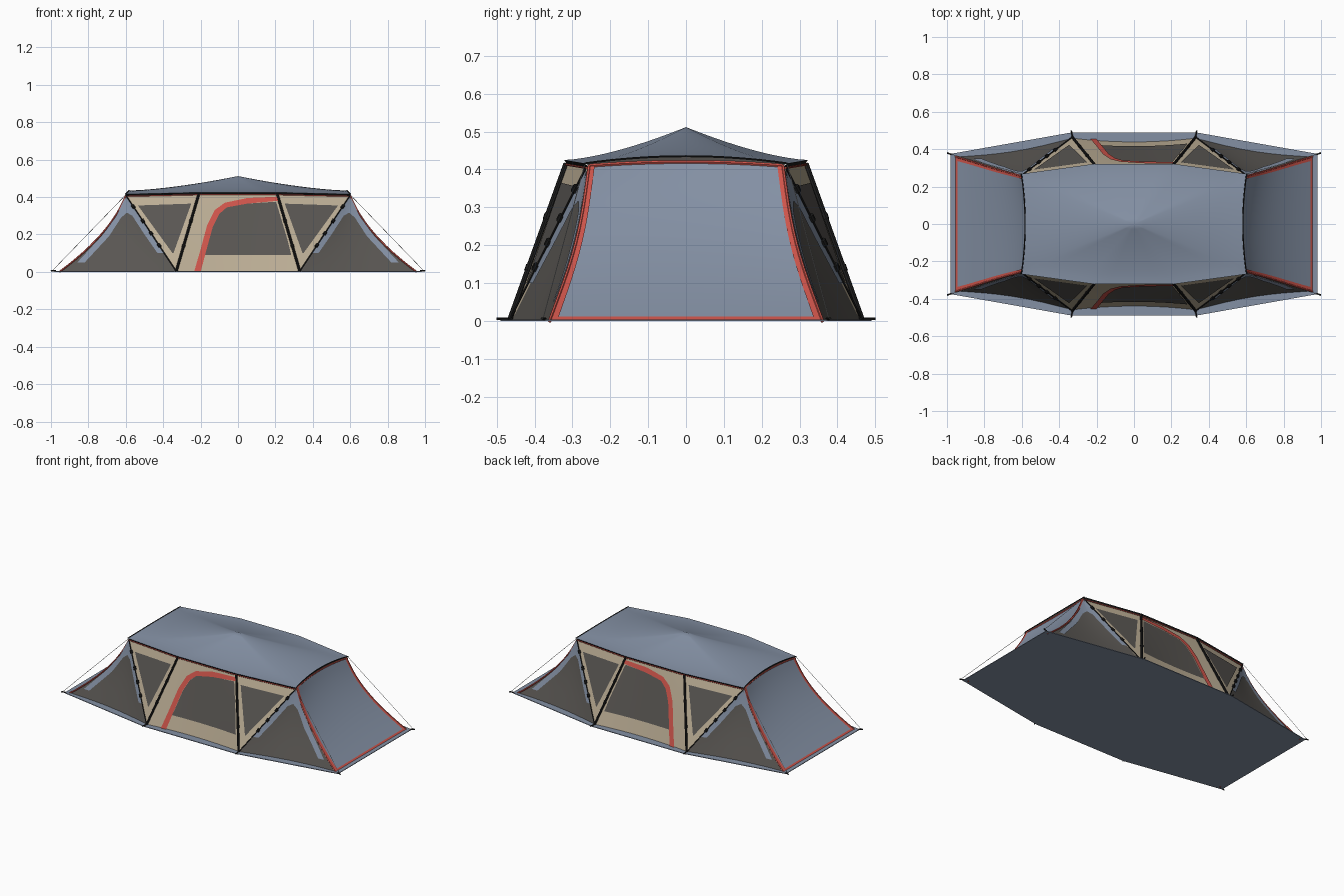
import bpy, bmesh, math
from mathutils import Vector

if "Cube" in bpy.data.objects:
    bpy.data.objects.remove(bpy.data.objects["Cube"])


def material(name, rgb):
    m = bpy.data.materials.new(name)
    m.diffuse_color = (*rgb, 1)
    m.use_nodes = True
    m.node_tree.nodes["Principled BSDF"].inputs["Base Color"].default_value = m.diffuse_color
    return m


BLUE = material("blue_grey_fabric", (0.23, 0.28, 0.37))
BEIGE = material("beige_fabric", (0.50, 0.42, 0.30))
MESH = material("dark_mesh", (0.10, 0.093, 0.085))
RED = material("red_trim", (0.62, 0.09, 0.07))
BLACK = material("black_poles", (0.012, 0.012, 0.012))
CORD = material("pale_cord", (0.45, 0.46, 0.47))

ONE = [(1, 1)]
ENDS = [(1, 1), (-1, 1)]
SIDES = [(1, 1), (1, -1)]
ALL = [(1, 1), (-1, 1), (1, -1), (-1, -1)]
H = 0.41          # height of the wall tops


def finish(name, bm, mat, smooth=True):
    bmesh.ops.remove_doubles(bm, verts=bm.verts, dist=1e-5)
    me = bpy.data.meshes.new(name)
    bm.to_mesh(me)
    bm.free()
    me.materials.append(mat)
    ob = bpy.data.objects.new(name, me)
    bpy.context.collection.objects.link(ob)
    if smooth:
        bpy.ops.object.select_all(action='DESELECT')
        ob.select_set(True)
        bpy.context.view_layer.objects.active = ob
        bpy.ops.object.shade_smooth_by_angle(angle=math.radians(35))
    return ob


def sheet(name, rows, mat, copies):
    """Grid of 3D points, mirrored, with the faces turned outwards."""
    bm = bmesh.new()
    for sx, sy in copies:
        g = [[bm.verts.new((p[0] * sx, p[1] * sy, p[2])) for p in r] for r in rows]
        for a, b in zip(g, g[1:]):
            for i in range(len(a) - 1):
                bm.faces.new((a[i], a[i + 1], b[i + 1], b[i]))
    bmesh.ops.dissolve_degenerate(bm, dist=1e-5, edges=bm.edges)
    bm.normal_update()
    for f in bm.faces:
        if f.normal.dot(f.calc_center_median() - Vector((0, 0, 0.1))) < 0:
            f.normal_flip()
    return finish(name, bm, mat)


def resample(pts, n):
    out = []
    for i in range(n + 1):
        t = i / n * (len(pts) - 1)
        k = min(int(t), len(pts) - 2)
        out.append(Vector(pts[k]).lerp(Vector(pts[k + 1]), t - k))
    return out


def wall(name, a, b, depth, mat, copies, off=0.0, n=12, m=8):
    """Loft between two (x, z) lines, laid on the wall surface y = depth(x, z)."""
    ra, rb = resample(a, n), resample(b, n)
    rows = []
    for p, q in zip(ra, rb):
        pts = [p.lerp(q, j / m) for j in range(m + 1)]
        rows.append([(c.x, depth(c.x, c.y) + off, c.y) for c in pts])
    return sheet(name, rows, mat, copies)


def tube(name, paths, r, mat, copies, sides=6):
    """Round rods along one or more 3D paths, mirrored."""
    bm = bmesh.new()
    for path in paths:
        for sx, sy in copies:
            pts = [Vector((p[0] * sx, p[1] * sy, p[2])) for p in path]
            rings = []
            for i, p in enumerate(pts):
                d = pts[min(i + 1, len(pts) - 1)] - pts[max(i - 1, 0)]
                q = d.to_track_quat('Z', 'Y')
                rings.append([bm.verts.new(p + q @ Vector((r * math.cos(k * math.tau / sides),
                              r * math.sin(k * math.tau / sides), 0))) for k in range(sides)])
            for a, b in zip(rings, rings[1:]):
                for k in range(sides):
                    bm.faces.new((a[k], a[(k + 1) % sides], b[(k + 1) % sides], b[k]))
            bm.faces.new(rings[0][::-1])
            bm.faces.new(rings[-1])
    bmesh.ops.recalc_face_normals(bm, faces=bm.faces)
    return finish(name, bm, mat)


# wall surfaces
def end_x(z):
    return 0.955 - 1.36 * z + 1.2 * z * z


def seam_x(z):
    return 0.33 + 0.27 * z / H


def outer_y(x, z):
    t = (x - seam_x(z)) / max(end_x(z) - seam_x(z), 0.02)
    t = min(max(t, 0), 1)
    dip = 0.025 * t * math.sin(math.pi * z / H) + 0.02 * math.sin(math.pi * t) * (1 - z / H)
    return 0.46 - 0.16 * (x - 0.33) - 0.395 * z - dip


def plane(p, q, r):
    p, q, r = Vector(p), Vector(q), Vector(r)
    n = (q - p).cross(r - p)
    return lambda x, z: p.y - (n.x * (x - p.x) + n.z * (z - p.z)) / n.y


inner_y = plane((0.33, 0.46, 0), (0.21, 0.31, 0.42), (0.6, 0.255, H))


def centre_y(x, z):
    xp = 0.33 - 0.286 * z
    return 0.46 - 0.357 * z - 0.02 * (1 - (x / xp) ** 2) * (1 - z / 0.42)


# floor sheet
bm = bmesh.new()
outline = [(0.98, 0.375), (0.33, 0.49), (-0.33, 0.49), (-0.98, 0.375),
           (-0.98, -0.375), (-0.33, -0.49), (0.33, -0.49), (0.98, -0.375)]
base = bm.faces.new([bm.verts.new((x, y, 0)) for x, y in outline])
top = bmesh.ops.extrude_face_region(bm, geom=[base])
bmesh.ops.translate(bm, vec=(0, 0, 0.004), verts=[v for v in top['geom'] if isinstance(v, bmesh.types.BMVert)])
bmesh.ops.recalc_face_normals(bm, faces=bm.faces)
finish("floor_sheet", bm, BLUE, False)

# side walls: centre, inner triangles, outer mesh triangles
zs = [H * i / 12 for i in range(13)]
wall("centre_wall", [(-0.33, 0), (-0.21, 0.42)], [(0.33, 0), (0.21, 0.42)], centre_y, BEIGE, SIDES)
wall("inner_triangle_wall", [(0.33, 0), (0.21, 0.42)], [(0.33, 0), (0.6, H)], inner_y, BEIGE, ALL)
wall("outer_mesh_wall", [(seam_x(z), z) for z in zs], [(end_x(z), z) for z in zs], outer_y, MESH, ALL)

# windows and door trim
wall("triangle_window", [(0.345, 0.10), (0.25, 0.365)], [(0.35, 0.10), (0.535, 0.355)],
     inner_y, MESH, ALL, 0.004)
wall("door_window",
     [(-0.18, .09), (-0.168, .12), (-0.135, .24), (-0.1, .31), (-0.06, .345), (0.05, .365), (0.2, .375)],
     [(-0.17, .09), (0, .09), (0.15, .09), (0.285, .09), (0.262, .18), (0.235, .27), (0.205, .37)],
     centre_y, MESH, SIDES, 0.004, n=18)
wall("door_red_trim",
     [(-.235, 0), (-.2, .12), (-.165, .25), (-.125, .33), (-.07, .37), (.05, .395), (.213, .402)],
     [(-.2, 0), (-.168, .12), (-.135, .24), (-.1, .31), (-.06, .345), (.05, .365), (.213, .38)],
     centre_y, RED, SIDES, 0.007, n=24, m=2)

# blue strips on the mesh triangles
wall("seam_strip", [(.597, .405), (.53, .3), (.46, .2), (.395, .1)],
     [(.6, .32), (.565, .3), (.5, .2), (.43, .1)], outer_y, BLUE, ALL, 0.005, m=3)
wall("end_strip", [(.602, .4), (.65, .3), (.73, .19), (.86, .05)],
     [(.59, .32), (.625, .29), (.69, .19), (.82, .05)], outer_y, BLUE, ALL, 0.005, m=3)


# end walls with red edging
def end_point(z, s, off=0.0):
    y = outer_y(end_x(z), z) * s
    lift = (1 - s * s) * z / H
    return (end_x(z) - 0.02 * lift + off, y, z + 0.01 * lift)


cols = [-1 + i / 8 for i in range(17)]
sheet("end_wall", [[end_point(z, s) for s in cols] for z in zs], BLUE, ENDS)
sheet("end_side_trim", [[end_point(z, s, 0.004) for s in (0.945, 0.97, 1)] for z in zs], RED, ALL)
sheet("end_bottom_trim", [[end_point(z, s, 0.004) for s in cols] for z in (0.003, 0.011)], RED, ENDS)
tube("end_edge_piping", [[end_point(z, 1) for z in zs]], 0.005, RED, ALL)
tube("end_top_piping", [[end_point(H, s) for s in cols]], 0.005, RED, ENDS)


# roof canopy, a concave cone over the eaves outline
def eave_end(s):
    k = 1 - s * s
    return Vector((0.602 - 0.02 * k, 0.268 * s, 0.416 + 0.019 * k))


corner, shoulder = eave_end(1), Vector((0.21, 0.322, 0.425))
side = [corner.lerp(shoulder, i / 6) for i in range(7)]
flat = [Vector((0.21 - 0.07 * i, 0.322, 0.425)) for i in range(1, 4)]
quarter = [eave_end(i / 8) for i in range(8)] + side + flat
rows = []
for i in range(13):
    r = i / 12
    rows.append([(p.x * r, p.y * r, 0.512 - (0.512 - p.z) * (1 - (1 - r) ** 1.5)) for p in quarter])
sheet("roof_canopy", rows, BLUE, ALL)

# eaves band, its red piping and the dark vents over the end walls
eaves = side + flat
sheet("eaves_band", [eaves, [(p.x - 0.004, p.y - 0.01, p.z - 0.014) for p in eaves]], BLACK, ALL)
tube("eaves_piping", [[(p.x, p.y - 0.005, p.z - 0.012) for p in eaves]], 0.003, RED, ALL)
sheet("end_vent", [[eave_end(s) for s in cols], [end_point(H, s) for s in cols]], MESH, ENDS)
tube("end_eave_edge", [[eave_end(s) for s in cols]], 0.003, BLACK, ENDS)

# poles, seam cords and clips
pole_a, pole_b = Vector((0.33, 0.465, 0.004)), Vector((0.21, 0.317, 0.415))
seam_a, seam_b = Vector((0.33, 0.465, 0.004)), Vector((0.6, 0.262, H))
tube("side_pole", [[pole_a, pole_b]], 0.007, BLACK, ALL, 8)
tube("seam_pole", [[seam_a, seam_b]], 0.003, BLACK, ALL)
clips = []
for a, b, ts in ((seam_a, seam_b, (0.34, 0.5, 0.66, 0.85)), (pole_a, pole_b, (0.33, 0.66))):
    for t in ts:
        clips.append([a.lerp(b, t - 0.018), a.lerp(b, t + 0.018)])
tube("pole_clip", clips, 0.009, BLACK, ALL, 8)

# guy lines and ground pegs
tube("guy_line", [[(0.995, 0.378, 0.004), (0.6, 0.268, 0.412)]], 0.0012, CORD, ALL, 4)
tube("ground_peg", [[(0.975, 0.372, 0.006), (1.0, 0.38, 0.006)],
                    [(0.33, 0.47, 0.006), (0.335, 0.5, 0.006)]], 0.004, BLACK, ALL)
